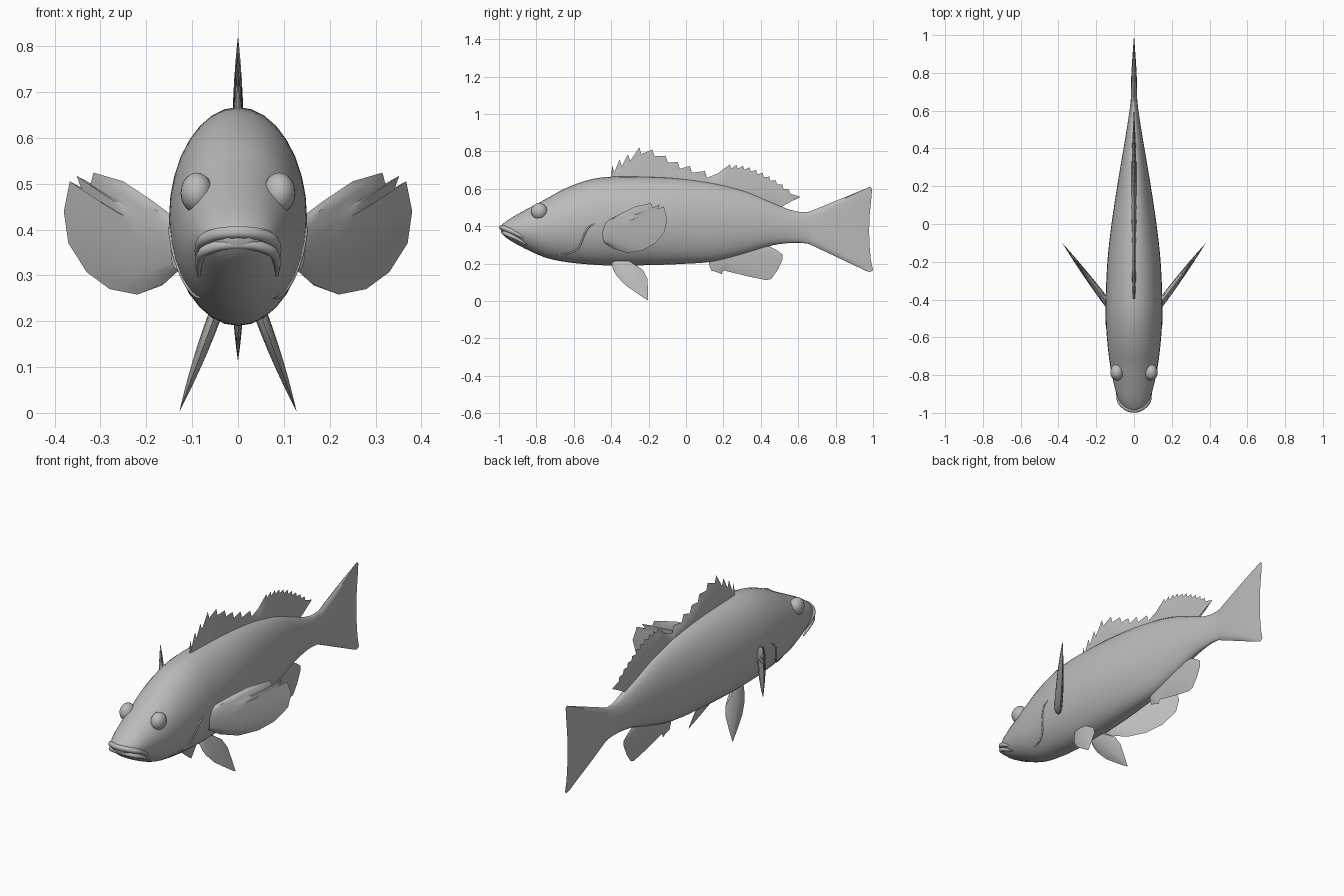
import bpy, bmesh, math
from mathutils import Vector

if "Cube" in bpy.data.objects:
    bpy.data.objects.remove(bpy.data.objects["Cube"])

grey = bpy.data.materials.new("fish grey")
grey.diffuse_color = (0.5, 0.5, 0.5, 1)
grey.use_nodes = True
grey.node_tree.nodes["Principled BSDF"].inputs["Base Color"].default_value = grey.diffuse_color

# Body stations: y, top z, bottom z, half width
STATIONS = [(-.99, .402, .368, .025), (-.97, .42, .345, .055), (-.93, .447, .318, .082),
            (-.85, .492, .275, .106), (-.75, .545, .232, .126), (-.65, .60, .21, .139),
            (-.52, .648, .196, .149), (-.40, .665, .19, .15), (-.20, .665, .192, .141),
            (-.03, .655, .198, .123), (.15, .63, .212, .097), (.31, .59, .252, .071),
            (.45, .532, .295, .047), (.55, .49, .31, .031), (.63, .475, .31, .02),
            (.72, .49, .292, .012)]


def slope(i, k):
    a, b = STATIONS[max(i - 1, 0)], STATIONS[min(i + 1, len(STATIONS) - 1)]
    return (b[k] - a[k]) / (b[0] - a[0])


def section(y):
    """Smoothly interpolated (top, bottom, half width) of the body at y."""
    y = min(max(y, STATIONS[0][0]), STATIONS[-1][0])
    i = max(j for j in range(len(STATIONS) - 1) if STATIONS[j][0] <= y)
    a, b = STATIONS[i], STATIONS[i + 1]
    h = b[0] - a[0]
    t = (y - a[0]) / h
    return [a[k] * (2*t**3 - 3*t*t + 1) + slope(i, k) * h * (t**3 - 2*t*t + t)
            + b[k] * (3*t*t - 2*t**3) + slope(i + 1, k) * h * (t**3 - t*t) for k in (1, 2, 3)]


def side_x(y, z):
    top, bot, hw = section(y)
    t = (z - (top + bot) / 2) / ((top - bot) / 2)
    return hw * math.sqrt(max(0, 1 - t * t))


def finish(name, bm, angle=50):
    bmesh.ops.remove_doubles(bm, verts=bm.verts, dist=1e-5)
    bmesh.ops.recalc_face_normals(bm, faces=bm.faces)
    me = bpy.data.meshes.new(name)
    bm.to_mesh(me)
    bm.free()
    ob = bpy.data.objects.new(name, me)
    bpy.context.collection.objects.link(ob)
    shade(ob, angle)


def shade(ob, angle=50):
    ob.data.materials.clear()
    ob.data.materials.append(grey)
    bpy.ops.object.select_all(action='DESELECT')
    ob.select_set(True)
    bpy.context.view_layer.objects.active = ob
    bpy.ops.object.shade_smooth_by_angle(angle=math.radians(angle))


def skin(bm, rows, closed=False):
    n = len(rows[0])
    for r, s in zip(rows, rows[1:]):
        for i in range(n if closed else n - 1):
            j = (i + 1) % n
            bm.faces.new((r[i], r[j], s[j], s[i]))


def fin(name, base, tip, thick, place, steps=6):
    """Lens-shaped blade between a base line and a tip line of equal length."""
    bm = bmesh.new()
    n = len(tip)
    for s in (-1, 1):
        rows = []
        for r in range(steps + 1):
            u = r / steps
            row = []
            for i, (b, t) in enumerate(zip(base, tip)):
                v = i / (n - 1)
                off = s * thick * (1 - u ** 2) * (4 * v * (1 - v)) ** .4
                row.append(bm.verts.new(place(b[0] + (t[0] - b[0]) * u, b[1] + (t[1] - b[1]) * u, off)))
            rows.append(row)
        skin(bm, rows)
    finish(name, bm, 40)


def line(a, b, n):
    return [(a[0] + (b[0] - a[0]) * i / (n - 1), a[1] + (b[1] - a[1]) * i / (n - 1)) for i in range(n)]


def tube(name, pts, radius, radii=None):
    cu = bpy.data.curves.new(name, 'CURVE')
    cu.dimensions = '3D'
    cu.bevel_depth = radius
    cu.bevel_resolution = 2
    cu.use_fill_caps = True
    sp = cu.splines.new('BEZIER')
    sp.bezier_points.add(len(pts) - 1)
    for i, p in enumerate(pts):
        q = sp.bezier_points[i]
        q.co = p
        q.radius = radii[i] if radii else 1
        q.handle_left_type = q.handle_right_type = 'AUTO'
    sp.resolution_u = 6
    ob = bpy.data.objects.new(name, cu)
    bpy.context.collection.objects.link(ob)
    bpy.ops.object.select_all(action='DESELECT')
    ob.select_set(True)
    bpy.context.view_layer.objects.active = ob
    bpy.ops.object.convert(target='MESH')
    shade(bpy.context.view_layer.objects.active)


# Body
bm = bmesh.new()
rings = []
for k in range(57):
    y = -.99 + 1.71 * (k / 56) ** 1.25
    top, bot, hw = section(y)
    rings.append([bm.verts.new((hw * math.sin(a), y, (top + bot) / 2 + (top - bot) / 2 * math.cos(a)))
                  for a in (2 * math.pi * i / 32 for i in range(32))])
skin(bm, rings, True)
bm.faces.new(rings[0])
bm.faces.new(rings[-1])
finish("body", bm)

# Lips
for name, dz, fy, rad in (("upper_lip", .004, -.986, .014), ("lower_lip", -.022, -.977, .012)):
    half = [(side_x(y, z) * .97, y, z + dz) for y, z in ((-.85, .322), (-.90, .353), (-.95, .377))]
    pts = half + [(0, fy, .39 + dz)] + [(-x, y, z) for x, y, z in reversed(half)]
    tube(name, pts, rad, [.3, .75, 1, 1, 1, .75, .3])

# Eyes and gill covers
for s, side in ((1, "right"), (-1, "left")):
    bm = bmesh.new()
    bmesh.ops.create_uvsphere(bm, u_segments=20, v_segments=12, radius=.044)
    for v in bm.verts:
        v.co = Vector((s * .09 + v.co.x * .8, v.co.y - .785, v.co.z + .48))
    finish("eye_" + side, bm)
    gill = [(-.49, .415), (-.525, .39), (-.55, .34), (-.575, .285), (-.62, .258), (-.69, .25)]
    tube("gill_edge_" + side, [(s * (side_x(y, z) - .001), y, z) for y, z in gill], .005,
         [.3, 1, 1, 1, 1, .3])


def upright(y, z, off):
    return (off, y, z)


# Tail fin
tip = [(.97, .605), (.985, .612), (.995, .60), (.99, .54), (.982, .46), (.979, .38),
       (.981, .30), (.988, .22), (1.0, .165), (.985, .155), (.965, .16)]
bm_base = line((.66, .478), (.66, .304), len(tip))
fin("tail_fin", bm_base, tip, .017, upright, 8)

# Dorsal fin: spines with notches behind each
spines = [(-.395, .725), (-.355, .757), (-.31, .785), (-.25, .822), (-.18, .81), (-.11, .777),
          (-.045, .743), (.02, .722), (.10, .695)]
soft = [(.235, .73), (.27, .729), (.305, .724), (.34, .715), (.375, .70), (.41, .685),
        (.445, .665), (.48, .645), (.515, .622), (.55, .597)]
tip = [(-.40, .66)]
for y, z in spines:
    tip += [(y, z), (y + .012, z - .036)]
tip += [(.17, .682), (.20, .705)]
for y, z in soft:
    tip += [(y, z), (y + .006, z - .022)]
tip += [(.61, .558), (.595, .547)]
base = []
for y, z in tip:
    by = y - max(0, y - .2) * .29
    base.append((by, section(by)[0] - .02))
fin("dorsal_fin", base, tip, .013, upright)

# Anal fin
tip = [(.125, .19), (.135, .163), (.165, .155), (.19, .143), (.20, .165), (.225, .158), (.34, .13),
       (.43, .112), (.455, .118), (.49, .165), (.515, .22), (.515, .25), (.48, .275)]
base = [(y, section(y)[1] + .02) for y, _ in line((.12, 0), (.42, 0), len(tip))]
fin("anal_fin", base, tip, .012, upright)

# Paired fins
pectoral = [(.165, .278), (.22, .258), (.28, .27), (.33, .307), (.37, .37), (.38, .44), (.367, .505),
            (.34, .485), (.352, .517), (.322, .498), (.315, .524), (.25, .505), (.19, .465)]
pelvic = [(-.39, .17), (-.375, .14), (-.33, .09), (-.26, .04), (-.215, .01), (-.202, .003),
          (-.203, .06), (-.207, .12), (-.23, .165), (-.265, .19)]
for s, side in ((1, "right"), (-1, "left")):
    fin("pectoral_fin_" + side, line((.13, .31), (.13, .42), len(pectoral)), pectoral, .02,
        lambda x, z, o: (s * (x + .8 * o), -.42 + (x - .14) * 1.33 - .6 * o, z))
    fin("pelvic_fin_" + side, line((-.40, .215), (-.30, .215), len(pelvic)), pelvic, .014,
        lambda y, z, o: (s * (.055 + (.2 - z) * .37 + o), y, z + .35 * o))
